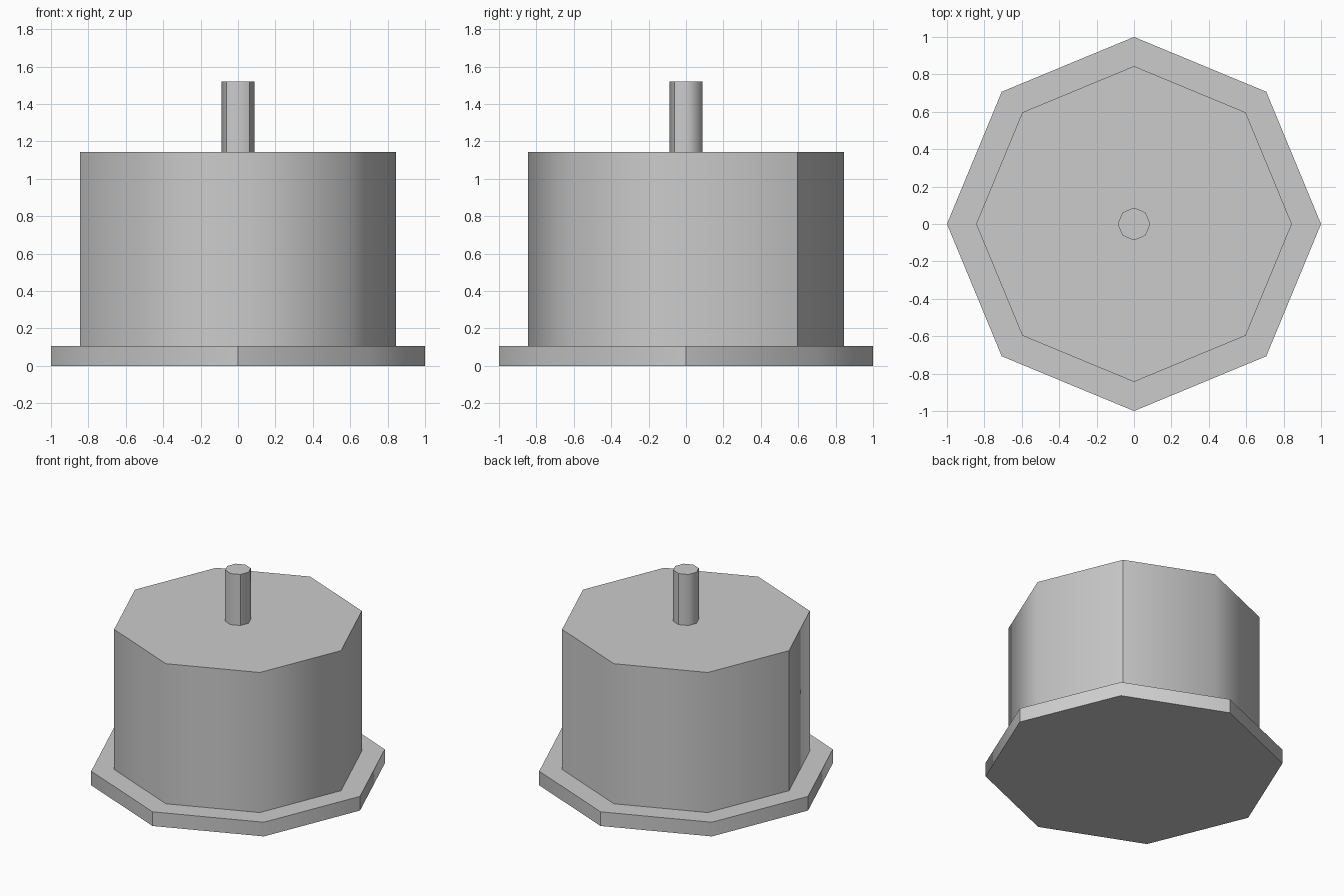
import bpy, bmesh
from math import cos, sin, radians

cube = bpy.data.objects.get("Cube")
if cube:
    bpy.data.objects.remove(cube, do_unlink=True)

# Single grey finish
grey = bpy.data.materials.new("plain_grey")
grey.use_nodes = True
colour = (0.6, 0.6, 0.6, 1)
grey.diffuse_color = colour
grey.node_tree.nodes["Principled BSDF"].inputs["Base Color"].default_value = colour


def octagon(name, radius, bottom, top, creases):
    """Eight-sided drum, sides shaded smooth except at the creased corners (degrees)."""
    bm = bmesh.new()
    angles = range(0, 360, 45)
    rings = [[bm.verts.new((radius * cos(radians(a)), radius * sin(radians(a)), z))
              for a in angles] for z in (bottom, top)]
    low, high = rings
    bm.faces.new(low[::-1])
    bm.faces.new(high)
    for i in range(8):
        j = (i + 1) % 8
        bm.faces.new((low[i], low[j], high[j], high[i])).smooth = True
    # Rims and creased corners stay sharp
    for ring in rings:
        for i in range(8):
            bm.edges.get((ring[i], ring[i - 1])).smooth = False
    for i, a in enumerate(angles):
        if a in creases:
            bm.edges.get((low[i], high[i])).smooth = False
    mesh = bpy.data.meshes.new(name)
    bm.to_mesh(mesh)
    bm.free()
    mesh.materials.append(grey)
    obj = bpy.data.objects.new(name, mesh)
    bpy.context.collection.objects.link(obj)
    return obj


octagon("base_plate", 1.0, 0.0, 0.105, {0, 90, 180, 270})
octagon("body_drum", 0.844, 0.105, 1.142, {45, 180})
octagon("top_shaft", 0.087, 1.142, 1.52, {90, 225, 315})
